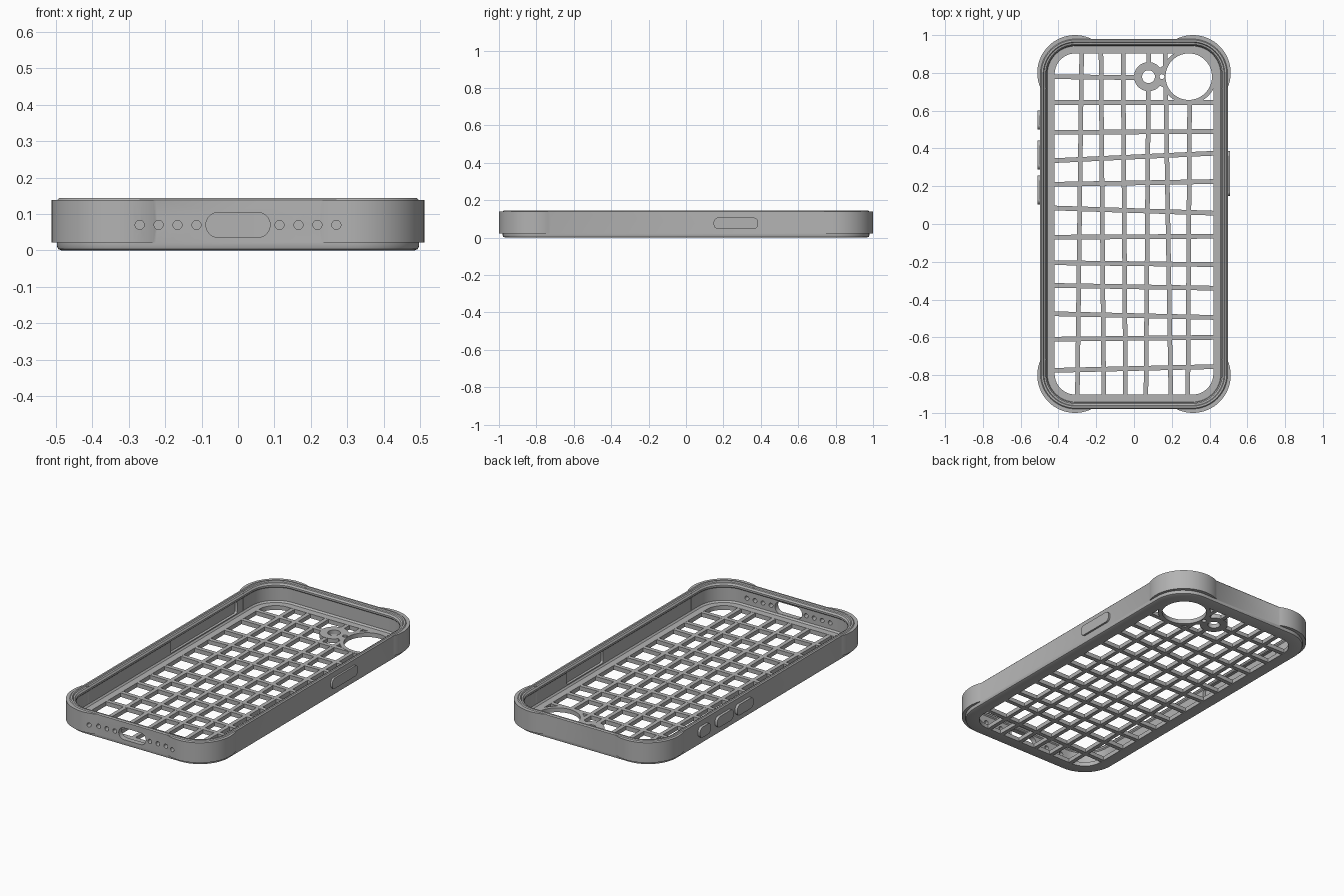
import bpy, bmesh, math
from math import sin, cos, radians

if "Cube" in bpy.data.objects:
    bpy.data.objects.remove(bpy.data.objects["Cube"])

grey = bpy.data.materials.new("case_grey")
grey.diffuse_color = (0.45, 0.45, 0.45, 1)
grey.use_nodes = True
grey.node_tree.nodes["Principled BSDF"].inputs["Base Color"].default_value = grey.diffuse_color


def make(name, bm):
    bmesh.ops.recalc_face_normals(bm, faces=bm.faces[:])
    me = bpy.data.meshes.new(name)
    bm.to_mesh(me)
    bm.free()
    ob = bpy.data.objects.new(name, me)
    bpy.context.collection.objects.link(ob)
    me.materials.append(grey)
    return ob


def rrect(cx, cy, hx, hy, r, seg=16):
    """Rounded rectangle outline without repeated points."""
    pts = []
    for k, (sx, sy) in enumerate(((1, 1), (-1, 1), (-1, -1), (1, -1))):
        for i in range(seg + 1):
            a = math.pi / 2 * (k + i / seg)
            p = (cx + sx * (hx - r) + r * cos(a), cy + sy * (hy - r) + r * sin(a))
            if not pts or math.dist(p, pts[-1]) > 1e-5:
                pts.append(p)
    if math.dist(pts[0], pts[-1]) < 1e-5:
        pts.pop()
    return pts


def arc(cx, cy, r, a0, a1, n):
    return [(cx + r * cos(radians(a0 + (a1 - a0) * i / n)),
             cy + r * sin(radians(a0 + (a1 - a0) * i / n))) for i in range(n + 1)]


def circle(cx, cy, r, n=32):
    return arc(cx, cy, r, 0, 360, n)[:-1]


def prism(name, pts, axis, lo, hi):
    """Extrude a 2D outline along x, y or z."""
    place = {'x': lambda u, v, w: (w, u, v),
             'y': lambda u, v, w: (u, w, v),
             'z': lambda u, v, w: (u, v, w)}[axis]
    bm = bmesh.new()
    a = [bm.verts.new(place(u, v, lo)) for u, v in pts]
    b = [bm.verts.new(place(u, v, hi)) for u, v in pts]
    n = len(pts)
    bm.faces.new(a)
    bm.faces.new(b)
    for i in range(n):
        j = (i + 1) % n
        bm.faces.new((a[i], a[j], b[j], b[i]))
    return make(name, bm)


def boolean(ob, others, op):
    """Apply a boolean with each helper and delete the helper."""
    bpy.context.view_layer.objects.active = ob
    for o in others:
        o.hide_render = True
        m = ob.modifiers.new("cut", 'BOOLEAN')
        m.operation, m.object, m.solver = op, o, 'EXACT'
        bpy.ops.object.modifier_apply(modifier=m.name)
        bpy.data.objects.remove(o)


# Case frame: wall, lip and floor border as one profile (inset, height)
profile = [(0.012, 0), (0.003, 0.004), (0, 0.012), (0, 0.138), (0.006, 0.144),
           (0.016, 0.144), (0.020, 0.138), (0.029, 0.136), (0.036, 0.126),
           (0.036, 0.116), (0.030, 0.110), (0.030, 0.034), (0.038, 0.025),
           (0.077, 0.025), (0.077, 0)]
bm = bmesh.new()
rings = [[bm.verts.new((x, y, z)) for x, y in
          rrect(0, 0, 0.497 - d, 0.98 - d, 0.187 - d)] for d, z in profile]
for k, ring in enumerate(rings):
    nxt = rings[(k + 1) % len(rings)]
    for i in range(len(ring)):
        j = (i + 1) % len(ring)
        bm.faces.new((ring[i], ring[j], nxt[j], nxt[i]))
frame = make("case_frame", bm)

# Corner bumpers
bumpers = []
for sx in (-1, 1):
    for sy in (-1, 1):
        pts = arc(0.312, 0.8, 0.2, -29, 119, 28) + arc(0.312, 0.8, 0.176, 119, -29, 28)
        bumpers.append(prism("corner_bumper", [(sx * x, sy * y) for x, y in pts],
                             'z', 0.022, 0.139))
boolean(frame, bumpers, 'UNION')

# Charging port, speaker holes and button pockets inside the wall
cuts = [prism("port_cut", rrect(0, 0.07, 0.088, 0.0345, 0.0345), 'y', -1.1, -0.91)]
for x in (0.114, 0.166, 0.218, 0.27):
    for s in (-1, 1):
        cuts.append(prism("speaker_cut", circle(s * x, 0.07, 0.0125, 20), 'y', -1.1, -0.91))
cuts.append(prism("left_pocket", rrect(0.35, 0.076, 0.31, 0.036, 0.012, 4), 'x', -0.482, -0.44))
cuts.append(prism("right_pocket", rrect(0.27, 0.076, 0.17, 0.036, 0.012, 4), 'x', 0.44, 0.482))
boolean(frame, cuts, 'DIFFERENCE')

# Side buttons: (name, side, centre y, half length, outer x)
for name, s, y, h, out in (("action_button", -1, 0.55, 0.05, 0.512),
                           ("volume_up_button", -1, 0.365, 0.076, 0.512),
                           ("volume_down_button", -1, 0.18, 0.076, 0.512),
                           ("power_button", 1, 0.267, 0.119, 0.508)):
    prism(name, rrect(y, 0.076, h, 0.031, 0.026, 8), 'x',
          min(s * 0.488, s * out), max(s * 0.488, s * out))

# Camera surround with lens, flash and microphone openings
CAM, FLASH, MIC = (0.29, 0.78), (0.077, 0.78), (0.148, 0.78)


def camera_holes():
    return [prism("hole_cut", circle(*c, r, n), 'z', -0.1, 0.1)
            for c, r, n in ((CAM, 0.123, 64), (FLASH, 0.034, 32), (MIC, 0.013, 20))]


surround = prism("camera_surround", arc(*CAM, 0.145, -156, 156, 60)
                 + arc(*FLASH, 0.077, 38, 322, 40), 'z', 0, 0.0255)
boolean(surround, camera_holes(), 'DIFFERENCE')

# Back lattice: slightly uneven bars
across = [(0.78, 0.77), (0.643, 0.643), (0.485, 0.49), (0.335, 0.375), (0.21, 0.225),
          (0.085, 0.057), (-0.07, -0.065), (-0.205, -0.215), (-0.325, -0.34),
          (-0.475, -0.495), (-0.61, -0.6), (-0.775, -0.755)]
along = [(-0.30, -0.277), (-0.16, -0.175), (-0.045, -0.058), (0.063, 0.078),
         (0.195, 0.165), (0.285, 0.296)]
w, e = 0.0125, 0.435
for i, (a, b) in enumerate(across):
    bar = prism(f"cross_bar_{i + 1}", [(-e, a - w), (e, b - w), (e, b + w), (-e, a + w)],
                'z', 0.0005, 0.0245)
    if i < 2:
        boolean(bar, camera_holes(), 'DIFFERENCE')
w, e = 0.012, 0.915
for i, (a, b) in enumerate(along):
    bar = prism(f"long_bar_{i + 1}", [(a - w, -e), (a + w, -e), (b + w, e), (b - w, e)],
                'z', 0.0007, 0.0243)
    if i > 2:
        boolean(bar, camera_holes(), 'DIFFERENCE')

# Smooth the curved surfaces, keep edges sharp
for ob in bpy.context.collection.objects:
    ob.select_set(True)
bpy.context.view_layer.objects.active = frame
bpy.ops.object.shade_smooth_by_angle(angle=radians(28))
